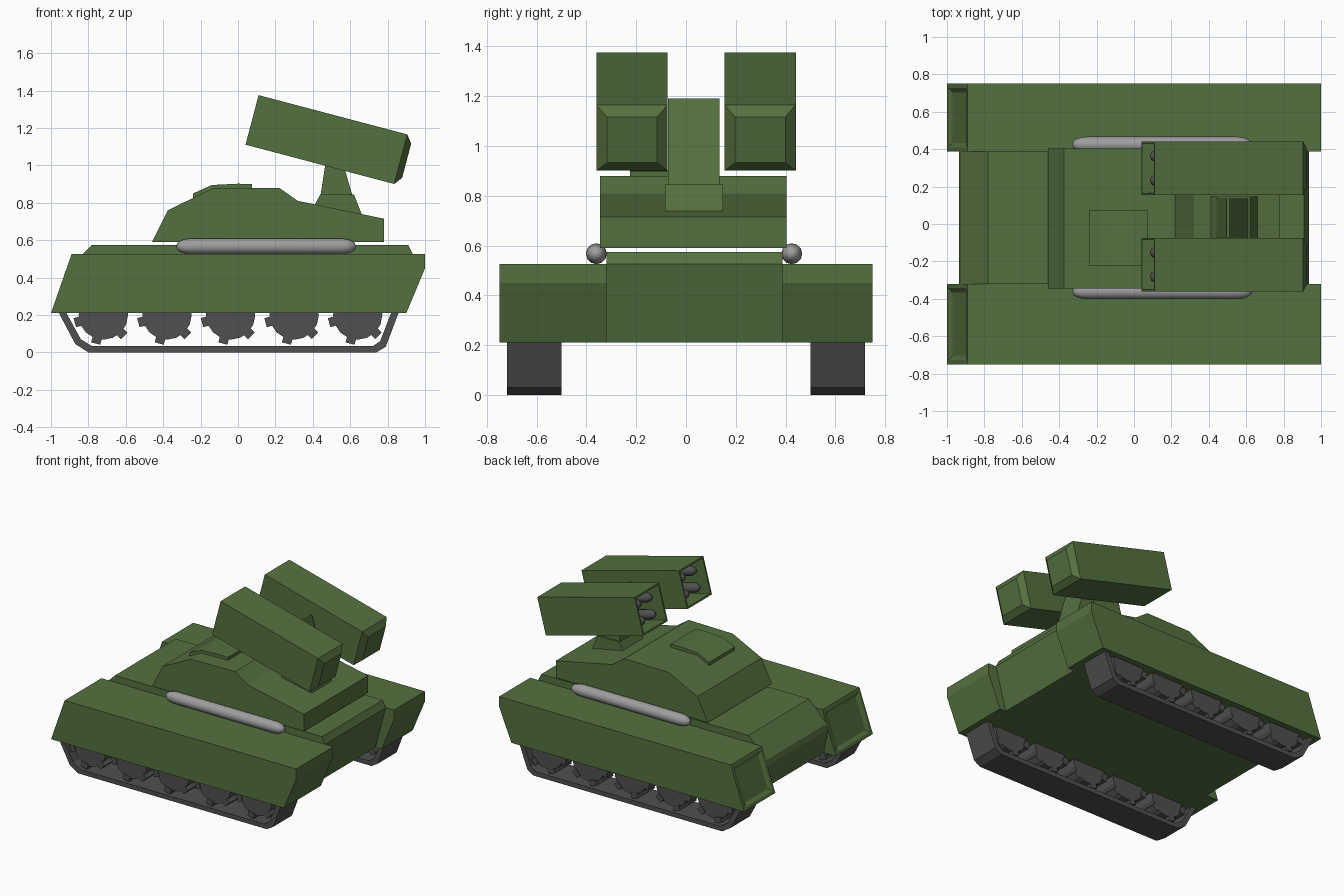
import bpy, bmesh, math
from mathutils import Matrix, Vector

cube = bpy.data.objects.get("Cube")
if cube:
    bpy.data.objects.remove(cube, do_unlink=True)


def material(name, rgb):
    m = bpy.data.materials.new(name)
    m.use_nodes = True
    m.diffuse_color = (*rgb, 1)
    m.node_tree.nodes["Principled BSDF"].inputs["Base Color"].default_value = (*rgb, 1)
    return m


green = material("army green", (0.088, 0.165, 0.05))
dark = material("dark grey", (0.08, 0.08, 0.083))
silver = material("silver grey", (0.34, 0.34, 0.34))


def finish(bm, name, mat, matrix=None, smooth=False):
    bmesh.ops.recalc_face_normals(bm, faces=bm.faces)
    if matrix:
        bm.transform(matrix)
    mesh = bpy.data.meshes.new(name)
    bm.to_mesh(mesh)
    bm.free()
    mesh.materials.append(mat)
    ob = bpy.data.objects.new(name, mesh)
    bpy.context.scene.collection.objects.link(ob)
    if smooth:
        bpy.ops.object.select_all(action="DESELECT")
        ob.select_set(True)
        bpy.context.view_layer.objects.active = ob
        bpy.ops.object.shade_smooth_by_angle(angle=math.radians(40))
    return ob


def prism_mesh(points, y0, y1):
    """Side profile in x, z, extruded across y."""
    bm = bmesh.new()
    face = bm.faces.new([bm.verts.new((x, y0, z)) for x, z in points])
    new = bmesh.ops.extrude_face_region(bm, geom=[face])["geom"]
    verts = [v for v in new if isinstance(v, bmesh.types.BMVert)]
    bmesh.ops.translate(bm, vec=(0, y1 - y0, 0), verts=verts)
    bmesh.ops.recalc_face_normals(bm, faces=bm.faces)
    return bm


def prism(name, points, y0, y1, mat=green):
    return finish(prism_mesh(points, y0, y1), name, mat)


def lathe(name, profile, mat, matrix, steps=12):
    """Profile in x, radius, spun round the x axis."""
    bm = bmesh.new()
    verts = [bm.verts.new((x, 0, r)) for x, r in profile]
    edges = [bm.edges.new(pair) for pair in zip(verts, verts[1:])]
    bmesh.ops.spin(bm, geom=verts + edges, cent=(0, 0, 0), axis=(1, 0, 0),
                   angle=math.tau, steps=steps)
    bmesh.ops.remove_doubles(bm, verts=bm.verts, dist=0.0005)
    return finish(bm, name, mat, matrix, smooth=True)


def box(bm, size, matrix):
    bmesh.ops.create_cube(bm, size=1, matrix=matrix @ Matrix.Diagonal((*size, 1)))


def end_face(bm, direction):
    bm.normal_update()
    return max(bm.faces, key=lambda f: f.normal.dot(Vector(direction)))


def inset(bm, face, thickness, depth):
    bmesh.ops.inset_individual(bm, faces=[face], thickness=thickness,
                               depth=depth, use_even_offset=True)


# Hull between the side skirts
prism("hull", [(-0.9, 0.21), (-0.935, 0.39), (-0.925, 0.43), (-0.78, 0.575),
               (0.91, 0.575), (0.935, 0.525), (0.85, 0.21)], -0.32, 0.387)

# Side skirts with a recessed panel on the sloping end
skirt = [(-1, 0.21), (-0.89, 0.525), (1, 0.525), (1, 0.45), (0.9, 0.21)]
for side, y0, y1 in (("right", -0.75, -0.32), ("left", 0.387, 0.75)):
    bm = prism_mesh(skirt, y0, y1)
    inset(bm, end_face(bm, (-1, 0, 0.35)), 0.022, 0)
    inset(bm, end_face(bm, (-1, 0, 0.35)), 0.001, 0)
    panel = min((f for f in bm.faces if f.normal.x < -0.8), key=lambda f: abs(
        f.calc_center_median().z - 0.3675) + f.calc_perimeter())
    panel = max((f for f in bm.faces if f.normal.x < -0.8), key=lambda f: f.calc_area())
    inset(bm, panel, 0.025, -0.015)
    finish(bm, side + "_skirt", green)

# Tracks, wheels and wheel lugs
belt = [(-0.96, 0.215), (-0.87, 0.045), (-0.8, 0), (0.74, 0), (0.79, 0.03),
        (0.86, 0.215), (0.82, 0.215), (0.76, 0.06), (0.72, 0.033),
        (-0.78, 0.033), (-0.84, 0.07), (-0.92, 0.215)]
for side, s in (("right", -1), ("left", 1)):
    prism(side + "_track", belt, s * 0.5, s * 0.72, dark)
    for i in range(5):
        hub = Matrix.Translation((-0.72 + i * 0.34, s * 0.61, 0.2))
        bm = bmesh.new()
        bmesh.ops.create_cone(bm, cap_ends=True, segments=16, radius1=0.132,
                              radius2=0.132, depth=0.19,
                              matrix=hub @ Matrix.Rotation(math.pi / 2, 4, "X"))
        for k in range(6):
            turn = Matrix.Rotation(math.radians(15 + 60 * k), 4, "Y")
            box(bm, (0.04, 0.2, 0.05),
                hub @ turn.inverted() @ Matrix.Translation((0.138, 0, 0)))
        finish(bm, f"{side}_wheel_{i + 1}", dark)

# Turret and roof hatch
prism("turret", [(-0.46, 0.59), (-0.375, 0.76), (-0.14, 0.875), (0.22, 0.88),
                 (0.32, 0.81), (0.78, 0.715), (0.78, 0.59)], -0.345, 0.403)
prism("hatch", [(-0.24, 0.82), (-0.24, 0.85), (-0.14, 0.895), (0, 0.902),
                (0.075, 0.9), (0.075, 0.87), (-0.14, 0.865)], -0.225, 0.073)

# Launcher pedestal and neck
prism("launcher_base", [(0.4, 0.77), (0.44, 0.845), (0.62, 0.845), (0.665, 0.73)],
      -0.085, 0.148)
prism("launcher_neck", [(0.442, 0.845), (0.495, 1.19), (0.51, 1.19), (0.61, 0.845)],
      -0.072, 0.135)

# Canisters on both sides of the turret
capsule = [(-0.33, 0), (-0.325, 0.018), (-0.305, 0.032), (-0.28, 0.039), (-0.25, 0.042)]
capsule += [(-x, r) for x, r in reversed(capsule)]
capsule = [(x + (0.3 if x > 0 else 0), r) for x, r in capsule]
for side, y in (("right", -0.36), ("left", 0.425)):
    lathe(side + "_canister", capsule, silver, Matrix.Translation((0, y, 0.567)))

# Launcher pods, open at the raised end, with four rockets in each
rocket = [(-0.035, 0), (-0.025, 0.022), (0, 0.034), (0.45, 0.034), (0.45, 0)]
for side, y in (("right", -0.217), ("left", 0.298)):
    frame = Matrix.Translation((0.4725, y, 1.138)) @ Matrix.Rotation(math.radians(14.8), 4, "Y")
    bm = bmesh.new()
    box(bm, (0.822, 0.286, 0.274), Matrix())
    inset(bm, end_face(bm, (1, 0, 0)), 0.042, 0.033)
    mouth = end_face(bm, (-1, 0, 0))
    inset(bm, mouth, 0.012, 0)
    inset(bm, mouth, 0.001, -0.5)
    finish(bm, side + "_pod", green, frame)
    for n, (dy, dz) in enumerate([(a, b) for a in (-0.065, 0.065) for b in (-0.06, 0.06)]):
        lathe(f"{side}_rocket_{n + 1}", rocket, dark,
              frame @ Matrix.Translation((-0.35, dy, dz)))
